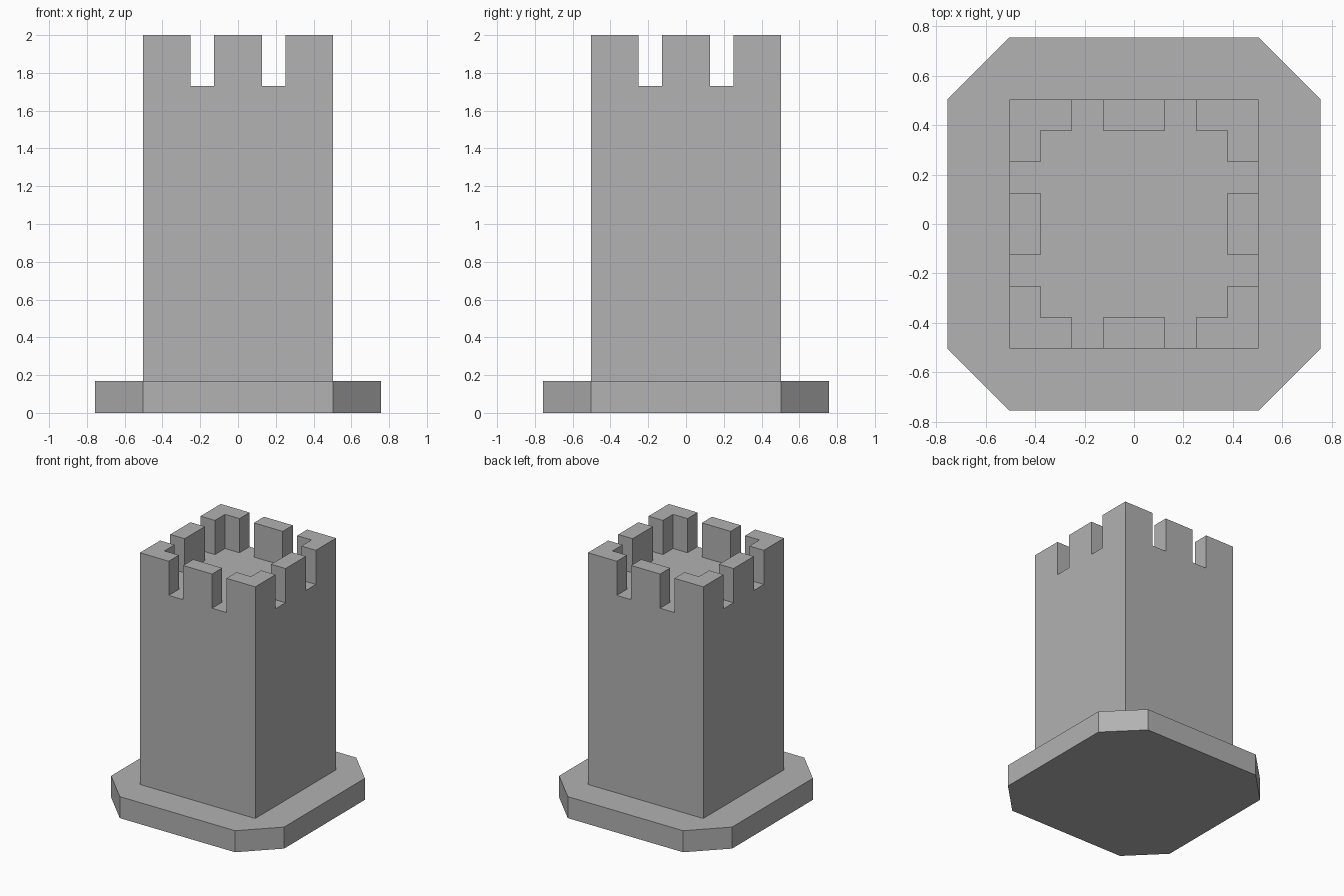
import bpy, bmesh, math
from mathutils import Vector

old = bpy.data.objects.get("Cube")
if old:
    bpy.data.objects.remove(old)

U = 0.126                      # plan module: tower is 8 modules wide
BASE_TOP, ROOF, TOP = 0.17, 1.73, 2.0
SILL, LINTEL = 0.97, 1.5

stone = bpy.data.materials.new("grey_stone")
stone.use_nodes = True
colour = (0.445, 0.445, 0.445, 1)
stone.diffuse_color = colour
stone.node_tree.nodes["Principled BSDF"].inputs["Base Color"].default_value = colour


def finish(bm, name):
    bmesh.ops.recalc_face_normals(bm, faces=bm.faces)
    mesh = bpy.data.meshes.new(name)
    bm.to_mesh(mesh)
    bm.free()
    mesh.materials.append(stone)
    obj = bpy.data.objects.new(name, mesh)
    bpy.context.collection.objects.link(obj)


def push(bm, rule, offset):
    """Extrude every face whose centre (in modules) and normal match the rule."""
    faces = [f for f in bm.faces
             if rule(f.calc_center_median() / U, f.normal)]
    out = bmesh.ops.extrude_face_region(bm, geom=faces)["geom"]
    verts = [v for v in out if isinstance(v, bmesh.types.BMVert)]
    bmesh.ops.translate(bm, verts=verts, vec=Vector(offset))
    bm.normal_update()


# Octagonal plinth
bm = bmesh.new()
corners = [(6, 4), (4, 6), (-4, 6), (-6, 4), (-6, -4), (-4, -6), (4, -6), (6, -4)]
bottom = bm.faces.new([bm.verts.new((x * U, y * U, 0)) for x, y in corners])
ext = bmesh.ops.extrude_face_region(bm, geom=[bottom], use_keep_orig=True)["geom"]
bmesh.ops.translate(bm, verts=[v for v in ext if isinstance(v, bmesh.types.BMVert)],
                    vec=(0, 0, BASE_TOP))
finish(bm, "plinth")

# Tower block, cut along the module lines
bm = bmesh.new()
bmesh.ops.create_cube(bm, size=1)
for v in bm.verts:
    v.co = (v.co.x * 8 * U, v.co.y * 8 * U, ROOF if v.co.z > 0 else BASE_TOP)
cuts = [((i * U, 0, 0), (1, 0, 0)) for i in range(-3, 4)]
cuts += [((0, i * U, 0), (0, 1, 0)) for i in range(-3, 4)]
cuts += [((0, 0, z), (0, 0, 1)) for z in (SILL, LINTEL)]
for point, normal in cuts:
    bmesh.ops.bisect_plane(bm, geom=bm.verts[:] + bm.edges[:] + bm.faces[:],
                           plane_co=point, plane_no=normal)
bm.normal_update()


def is_merlon(c, n):
    near, far = sorted((abs(c.x), abs(c.y)))
    return n.z > 0.9 and far > 3 and not 1 < near < 2


def in_window(c):
    return SILL < c.z * U < LINTEL


# Battlements, roof well, front and right windows
push(bm, is_merlon, (0, 0, TOP - ROOF))
push(bm, lambda c, n: n.z > 0.9 and max(abs(c.x), abs(c.y)) < 2, (0, 0, -0.22))
push(bm, lambda c, n: n.y < -0.9 and c.y < -3.9 and abs(c.x) < 2 and in_window(c),
     (0, 2 * U, 0))
push(bm, lambda c, n: n.x < -0.9 and c.x < -3.9 and abs(c.y) < 2 and in_window(c),
     (2 * U, 0, 0))

# Merge the module cells back into large flat faces
bmesh.ops.dissolve_limit(bm, angle_limit=math.radians(1), verts=bm.verts, edges=bm.edges)
finish(bm, "tower")
